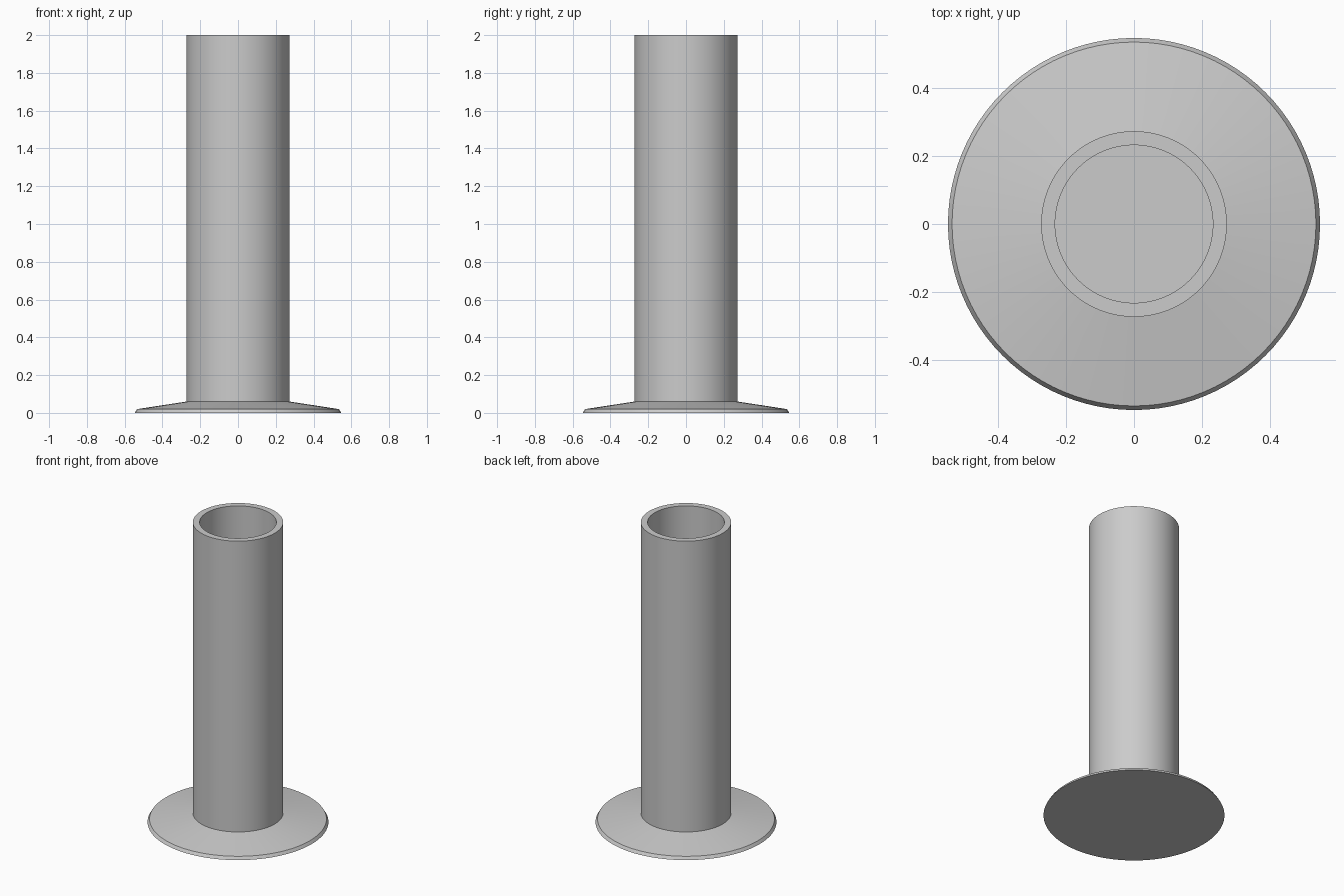
import bpy, bmesh, math

if "Cube" in bpy.data.objects:
    bpy.data.objects.remove(bpy.data.objects["Cube"])

SEGMENTS = 96

grey = bpy.data.materials.new("plain grey")
grey.diffuse_color = (0.6, 0.6, 0.6, 1)
grey.use_nodes = True
grey.node_tree.nodes["Principled BSDF"].inputs["Base Color"].default_value = grey.diffuse_color


def lathe(name, profile):
    """Spin an (r, z) profile around z; ends with r = 0 close on the axis."""
    bm = bmesh.new()
    rings = []
    for r, z in profile:
        if r == 0:
            rings.append([bm.verts.new((0, 0, z))] * SEGMENTS)
        else:
            rings.append([bm.verts.new((r * math.cos(a), r * math.sin(a), z))
                          for a in (2 * math.pi * i / SEGMENTS for i in range(SEGMENTS))])
    for low, high in zip(rings, rings[1:]):
        for i in range(SEGMENTS):
            j = (i + 1) % SEGMENTS
            corners = [low[i], low[j], high[j], high[i]]
            bm.faces.new(list(dict.fromkeys(corners)))
    bmesh.ops.recalc_face_normals(bm, faces=bm.faces)
    mesh = bpy.data.meshes.new(name)
    bm.to_mesh(mesh)
    bm.free()
    mesh.materials.append(grey)
    obj = bpy.data.objects.new(name, mesh)
    bpy.context.collection.objects.link(obj)
    bpy.ops.object.select_all(action='DESELECT')
    obj.select_set(True)
    bpy.context.view_layer.objects.active = obj
    bpy.ops.object.shade_smooth_by_angle(angle=math.radians(5))
    return obj


# Flanged foot with a gently sloping top, running into the hollow tube
lathe("flanged_tube", [
    (0, 0), (0.547, 0), (0.535, 0.02),      # underside and bevelled rim
    (0.273, 0.06), (0.273, 2.0),            # sloping flange and outer wall
    (0.232, 2.0), (0.232, 0.06), (0, 0.06)  # lip, bore and bore floor
])
